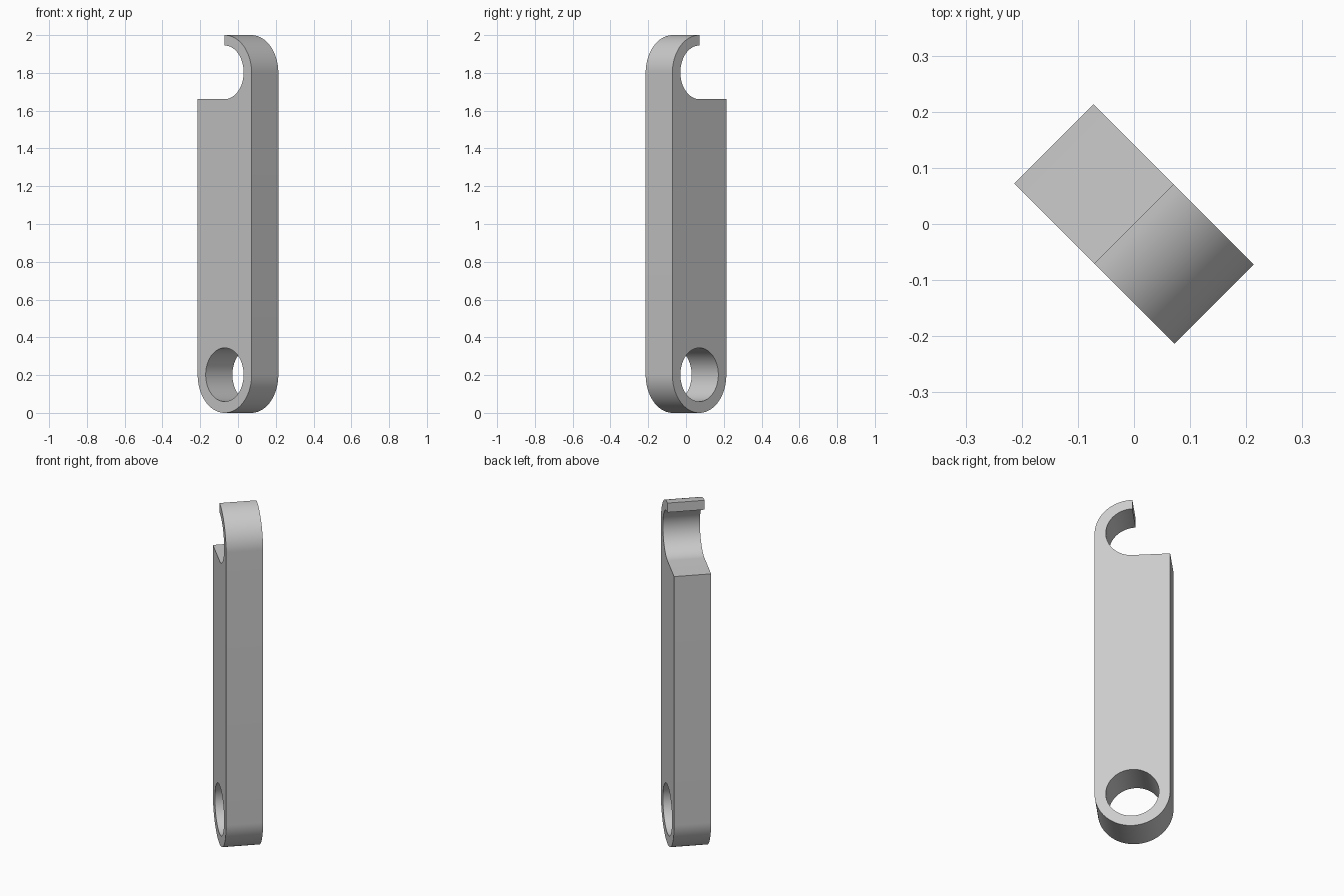
import bpy, bmesh
from math import cos, sin, pi, radians

if "Cube" in bpy.data.objects:
    bpy.data.objects.remove(bpy.data.objects["Cube"], do_unlink=True)

R, BORE, THICK = 0.202, 0.142, 0.2
LOW, HIGH = 0.202, 1.8
SEG = 48  # segments per half turn


def arc(cz, r, start, end, n, rz=None):
    """Points on an arc in the XZ plane, angles in degrees."""
    steps = [radians(start + (end - start) * i / n) for i in range(n + 1)]
    return [(r * cos(a), cz + (rz or r) * sin(a)) for a in steps]


# Link outline: rounded foot, straight sides, open hook at the top
outline = arc(LOW, R, 180, 360, SEG)
outline += arc(HIGH, R, 0, 90, SEG // 2, 2 - HIGH)
outline += arc(HIGH + 0.003, BORE, 90, -90, SEG)
outline += [(-R, HIGH + 0.003 - BORE)]
# Round bore through the foot
bore = arc(LOW, BORE, 0, 360, SEG * 2)[:-1]

bm = bmesh.new()
edges = []
for loop in (outline, bore):
    verts = [bm.verts.new((x, -THICK / 2, z)) for x, z in loop]
    edges += [bm.edges.new((v, verts[i - 1])) for i, v in enumerate(verts)]
bmesh.ops.triangle_fill(bm, edges=edges, use_beauty=True, use_dissolve=False)
extruded = bmesh.ops.extrude_face_region(bm, geom=bm.faces[:], use_keep_orig=True)
moved = [g for g in extruded["geom"] if isinstance(g, bmesh.types.BMVert)]
bmesh.ops.translate(bm, verts=moved, vec=(0, THICK, 0))
bmesh.ops.recalc_face_normals(bm, faces=bm.faces[:])
mesh = bpy.data.meshes.new("hook_link")
bm.to_mesh(mesh)
bm.free()

# Plain grey finish
grey = bpy.data.materials.new("light_grey")
grey.use_nodes = True
colour = (0.6, 0.6, 0.6, 1)
grey.diffuse_color = colour
grey.node_tree.nodes["Principled BSDF"].inputs["Base Color"].default_value = colour
mesh.materials.append(grey)

# The link stands turned an eighth of a turn
link = bpy.data.objects.new("hook_link", mesh)
link.rotation_euler.z = -pi / 4
bpy.context.collection.objects.link(link)
bpy.context.view_layer.objects.active = link
link.select_set(True)
bpy.ops.object.shade_smooth_by_angle(angle=radians(30))
